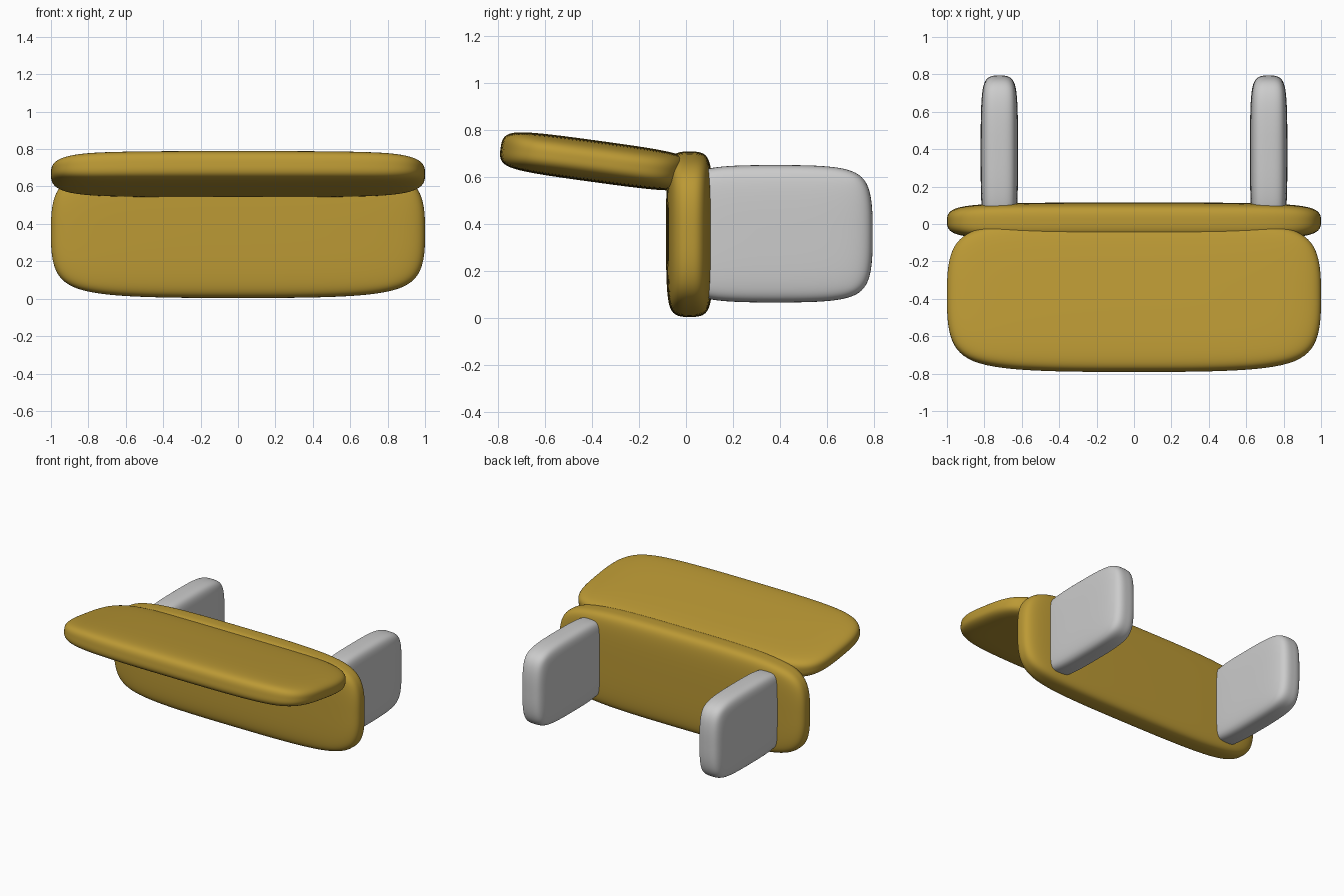
import bpy, bmesh, math

if "Cube" in bpy.data.objects:
    bpy.data.objects.remove(bpy.data.objects["Cube"])

gold = bpy.data.materials.new("gold")
gold.diffuse_color = (0.50, 0.32, 0.035, 1)
gold.use_nodes = True
gold.node_tree.nodes["Principled BSDF"].inputs["Base Color"].default_value = gold.diffuse_color


def pillow_box(name, centre, size, tilt=0.0, material=None):
    """Soft box: a lightly creased cube rounded by subdivision."""
    me = bpy.data.meshes.new(name)
    bm = bmesh.new()
    bmesh.ops.create_cube(bm, size=1)
    bmesh.ops.scale(bm, vec=size, verts=bm.verts)
    crease = bm.edges.layers.float.new("crease_edge")
    for e in bm.edges:
        e[crease] = 0.36
    for f in bm.faces:
        f.smooth = True
    bm.to_mesh(me)
    bm.free()
    ob = bpy.data.objects.new(name, me)
    bpy.context.collection.objects.link(ob)
    ob.location = centre
    ob.rotation_euler.x = math.radians(tilt)
    sub = ob.modifiers.new("round", 'SUBSURF')
    sub.levels = sub.render_levels = 5
    if material:
        me.materials.append(material)
    return ob


# upright panel
pillow_box("upright_panel", (0, 0.015, 0.356), (2, 0.2, 0.704), material=gold)

# slightly raised shelf reaching forward
pillow_box("tilted_shelf", (0, -0.385, 0.666), (2, 0.815, 0.177), -7.8, gold)

# pair of rear brackets, rooted inside the panel
for side, label in ((-1, "left"), (1, "right")):
    pillow_box(label + "_rear_bracket", (side * 0.72, 0.381, 0.358),
               (0.2, 0.826, 0.584))
